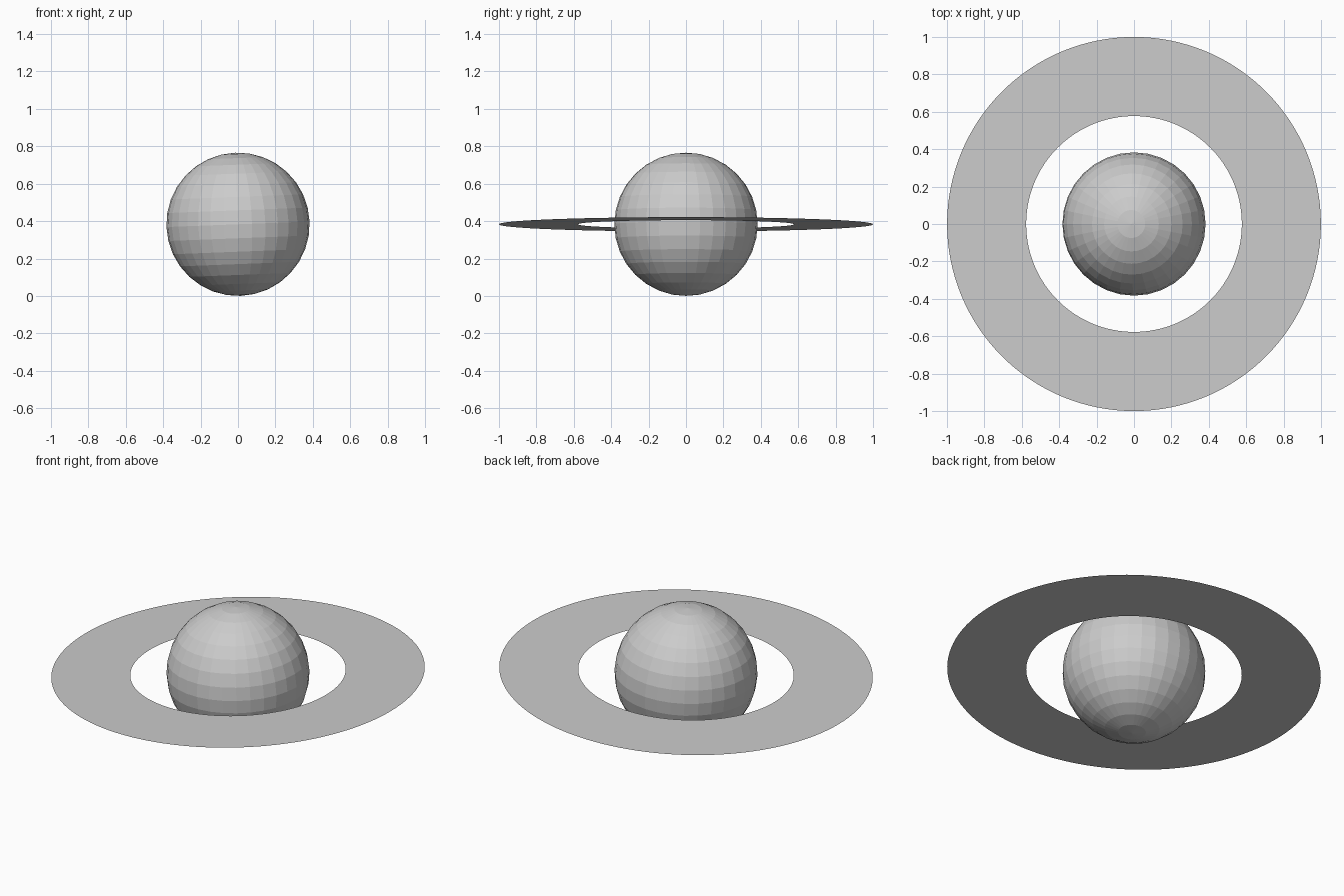
import bpy
import bmesh
import math

cube = bpy.data.objects.get("Cube")
if cube:
    bpy.data.objects.remove(cube, do_unlink=True)

RADIUS = 0.383
TILT = -math.radians(2.2)
RING_INNER, RING_OUTER, RING_SIDES = 0.577, 1.0, 128


def make_material(name, color):
    mat = bpy.data.materials.new(name)
    mat.use_nodes = True
    mat.diffuse_color = color
    mat.node_tree.nodes["Principled BSDF"].inputs["Base Color"].default_value = color
    return mat


def add_object(name, bm, mat):
    mesh = bpy.data.meshes.new(name)
    bm.to_mesh(mesh)
    bm.free()
    mesh.materials.append(mat)
    obj = bpy.data.objects.new(name, mesh)
    obj.location.z = RADIUS
    obj.rotation_euler.y = TILT
    bpy.context.collection.objects.link(obj)
    return obj


grey = make_material("light_grey", (0.6, 0.6, 0.6, 1))

# Faceted globe
bm = bmesh.new()
bmesh.ops.create_uvsphere(bm, u_segments=32, v_segments=16, radius=RADIUS)
add_object("planet", bm, grey)

# Flat, paper-thin ring, tilted so its +x side is raised
bm = bmesh.new()
loops = []
for r in (RING_INNER, RING_OUTER):
    angles = [2 * math.pi * i / RING_SIDES for i in range(RING_SIDES)]
    loops.append([bm.verts.new((r * math.cos(a), r * math.sin(a), 0)) for a in angles])
inner, outer = loops
for i in range(RING_SIDES):
    j = (i + 1) % RING_SIDES
    bm.faces.new((inner[i], outer[i], outer[j], inner[j]))
add_object("ring", bm, grey)
